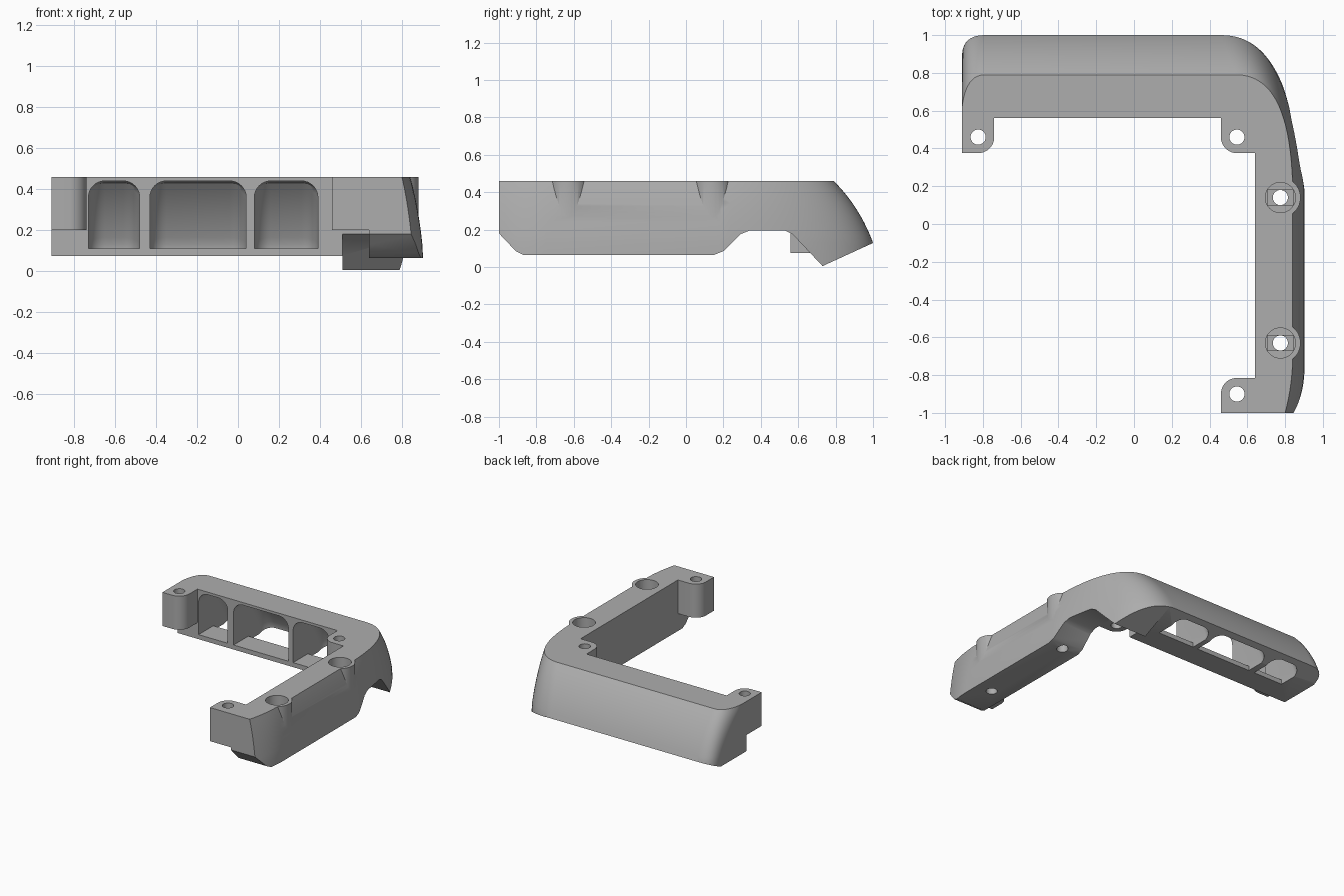
import bpy, bmesh, math
from mathutils import Vector

cube = bpy.data.objects.get("Cube")
if cube:
    bpy.data.objects.remove(cube, do_unlink=True)

TOP = 0.46

grey = bpy.data.materials.new("plain_grey")
grey.use_nodes = True
COLOUR = (0.42, 0.42, 0.42, 1)
grey.diffuse_color = COLOUR
grey.node_tree.nodes["Principled BSDF"].inputs["Base Color"].default_value = COLOUR


def loft(name, rings):
    """Closed solid through a stack of matching rings."""
    bm = bmesh.new()
    rows = [[bm.verts.new(p) for p in ring] for ring in rings]
    n = len(rows[0])
    for low, high in zip(rows, rows[1:]):
        for i in range(n):
            j = (i + 1) % n
            bm.faces.new((low[i], low[j], high[j], high[i]))
    bm.faces.new(rows[0][::-1])
    bm.faces.new(rows[-1])
    bmesh.ops.recalc_face_normals(bm, faces=bm.faces)
    mesh = bpy.data.meshes.new(name)
    bm.to_mesh(mesh)
    bm.free()
    mesh.materials.append(grey)
    ob = bpy.data.objects.new(name, mesh)
    bpy.context.collection.objects.link(ob)
    return ob


def prism_z(name, outline, z0, z1):
    return loft(name, [[(x, y, z) for x, y in outline] for z in (z0, z1)])


def prism_x(name, outline, x0, x1):
    return loft(name, [[(x, y, z) for y, z in outline] for x in (x0, x1)])


def circle(cx, cy, r, n=40):
    return [(cx + r * math.cos(math.tau * i / n), cy + r * math.sin(math.tau * i / n))
            for i in range(n)]


def bezier(pts, n):
    """Sample a Bezier curve of any degree."""
    out = []
    for i in range(n + 1):
        row = [Vector(p) for p in pts]
        while len(row) > 1:
            row = [a.lerp(b, i / n) for a, b in zip(row, row[1:])]
        out.append(row[0])
    return out


def combine(target, tool, operation):
    """Apply a boolean and discard the tool."""
    mod = target.modifiers.new("bool", 'BOOLEAN')
    mod.object, mod.operation, mod.solver = tool, operation, 'EXACT'
    bpy.context.view_layer.objects.active = target
    bpy.ops.object.modifier_apply(modifier=mod.name)
    bpy.data.objects.remove(tool, do_unlink=True)


# L-shaped body, lofted from the upper rim to the flared lower rim
def rim(left, corner, end):
    return bezier(left, 10) + bezier(corner, 28) + bezier(end, 8)


upper = rim([(-.91, .62), (-.89, .79), (-.79, .79)],
            [(.54, .79), (.72, .79), (.83, .62), (.84, .2)],
            [(.84, -.7), (.84, -.85), (.80, -1)])
lower = rim([(-.91, .88), (-.91, 1), (-.79, 1)],
            [(.46, 1), (.72, 1), (.84, .72), (.90, .18)],
            [(.90, -.75), (.90, -.88), (.85, -1)])
inner = [(.64, -1), (.64, .56), (-.91, .56)]
back_curve = bezier([(.79, TOP), (.93, .32), (1, .13)], 10)
rings = []
for y, z in back_curve + [Vector((1.03, -.05))]:
    s = (y - .79) / .21
    ring = [a + (b - a) * s for a, b in zip(upper, lower)] + inner
    rings.append([(p[0], p[1], z) for p in ring])
body = loft("corner_bracket", rings)

# Underside shaping
combine(body, prism_x("back_under_cut", [(.4, -.2), (.4, .075), (.876, .075),
                                         (1.2, .22), (1.2, -.2)], -1.1, .51), 'DIFFERENCE')
combine(body, prism_x("arm_under_cut", [
    (-1.1, -.2), (-1.1, .28), (-1, .18), (-.91, .085), (-.87, .065), (.15, .065),
    (.2, .085), (.29, .175), (.34, .195), (.53, .195), (.57, .175), (.73, .005),
    (1.2, .22), (1.2, -.2)], .51, 1.1), 'DIFFERENCE')

# Screw tabs with one large rounded corner
def tab(cx, cy, sx, sy):
    """sx, sy point to the rounded free corner."""
    arc = [(cx + sx * .085 * math.sin(a), cy + sy * .085 * math.cos(a))
           for a in (math.pi / 2 * i / 12 for i in range(13))]
    bx, by = cx - sx * .095, cy - sy * .1
    return [(bx, cy + sy * .085)] + arc + [(cx + sx * .085, by), (bx, by)]


tabs = [(-.825, .46, 1, -1, -.91), (.545, .46, -1, -1, .66), (.545, -.9, -1, 1, .66)]
for cx, cy, sx, sy, base in tabs:
    outline = tab(cx, cy, sx, sy)
    outline = [(base if abs(x - cx + sx * .095) < 1e-4 else x,
                max(y, -1)) for x, y in outline]
    combine(body, prism_z("screw_tab", outline, .2, TOP), 'UNION')

# Round bosses on the arm
bosses = [(.775, .14), (.775, -.63)]
for cx, cy in bosses:
    combine(body, prism_z("boss", circle(cx, cy, .107, 56), .22, TOP), 'UNION')

# Screw holes, counterbores and nut slots
for cx, cy, *_ in tabs:
    combine(body, prism_z("tab_hole", circle(cx, cy, .04), -.1, .6), 'DIFFERENCE')
for cx, cy in bosses:
    combine(body, prism_z("counterbore", circle(cx, cy, .08), .2, .6), 'DIFFERENCE')
    slot = [(cx - .068, cy - .04), (cx + .068, cy - .04),
            (cx + .068, cy + .04), (cx - .068, cy + .04)]
    combine(body, prism_z("slot", slot, .185, .3), 'DIFFERENCE')
    combine(body, prism_z("boss_hole", circle(cx, cy, .04), -.1, .3), 'DIFFERENCE')

# Curved ducts from the inner wall down through the underside
wall = ([Vector((.5, .44)), Vector((.72, .44))]
        + bezier([(.765, .43), (.89, .30), (.955, .13)], 10) + [Vector((.975, -.05))])


def duct_ring(x, inset):
    pts = []
    for i, p in enumerate(wall):
        d = wall[min(i + 1, len(wall) - 1)] - wall[max(i - 1, 0)]
        normal = Vector((d.y, -d.x)).normalized()
        pts.append(p + normal * inset)
    pts += [Vector((.74, -.05)), Vector((.74, .11)), Vector((.5, .11))]
    return [(x, p.x, p.y) for p in pts]


R = .08
for x0, x1 in ((-.73, -.48), (-.43, .04), (.08, .39)):
    steps = [math.pi / 2 * i / 8 for i in range(9)]
    half = [(R - R * math.cos(a), R - R * math.sin(a)) for a in steps]
    slices = [duct_ring(x0 + d, i) for d, i in half]
    slices += [duct_ring(x1 - d, i) for d, i in reversed(half)]
    combine(body, loft("duct", slices), 'DIFFERENCE')

# Smooth shading with crisp edges
bpy.ops.object.select_all(action='DESELECT')
body.select_set(True)
bpy.context.view_layer.objects.active = body
bpy.ops.object.shade_smooth_by_angle(angle=math.radians(28))
